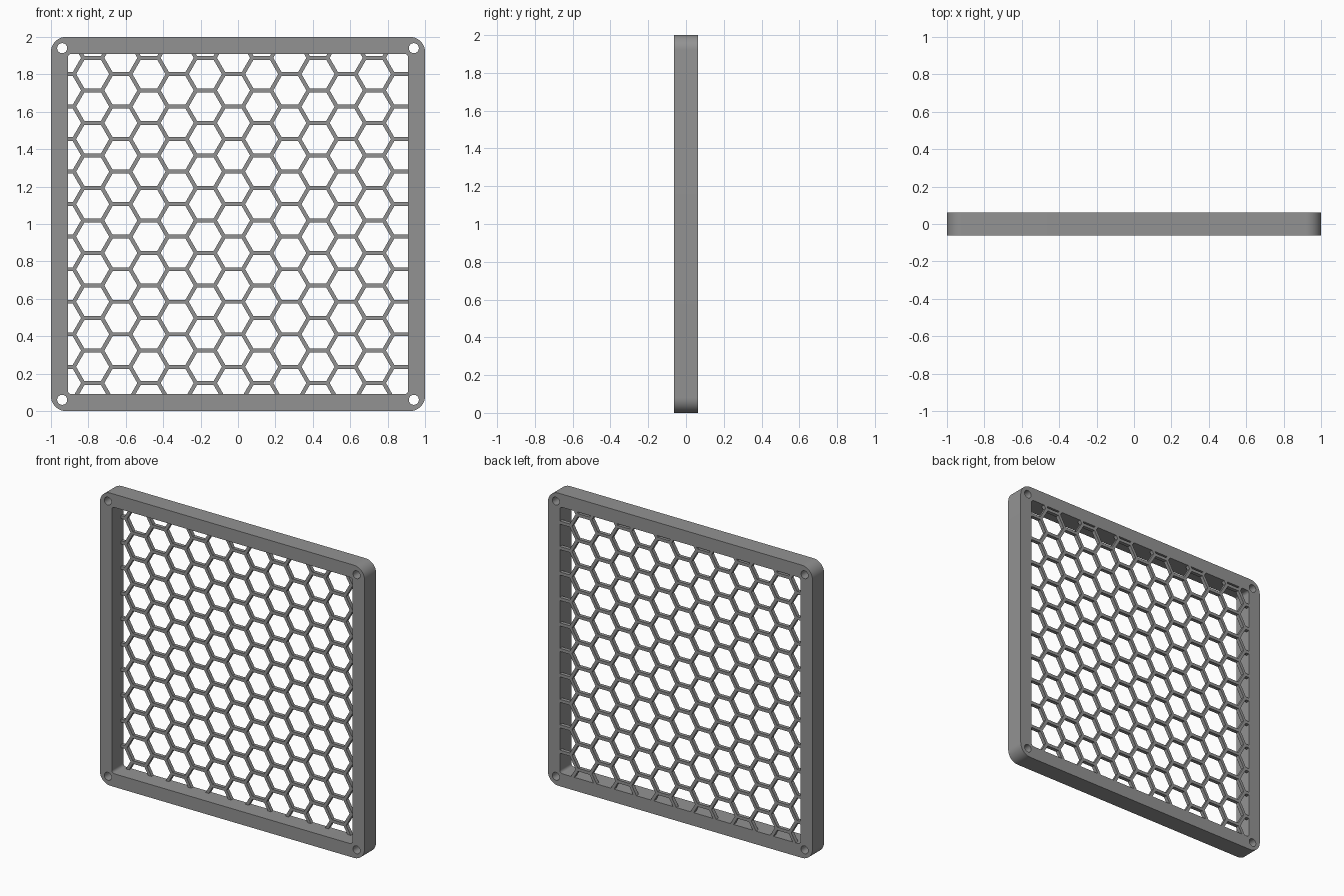
import bpy, bmesh, math
from mathutils import Vector

if "Cube" in bpy.data.objects:
    bpy.data.objects.remove(bpy.data.objects["Cube"])

DEPTH = 0.125          # frame thickness along y
OPEN = 0.91            # half size of the opening
GRID_T = 0.025         # honeycomb thickness
SIDE = 0.1004          # honeycomb cell pitch radius
WALL = 0.021           # honeycomb wall width

grey = bpy.data.materials.new("mid grey")
grey.diffuse_color = (0.29, 0.29, 0.29, 1)
grey.use_nodes = True
grey.node_tree.nodes["Principled BSDF"].inputs["Base Color"].default_value = grey.diffuse_color


def arc(cx, cz, r, a0, a1, n):
    return [(cx + r * math.cos(a0 + (a1 - a0) * i / n),
             cz + r * math.sin(a0 + (a1 - a0) * i / n)) for i in range(n + 1)]


def rounded_square(half, r, n):
    pts = []
    for k, (sx, sz) in enumerate([(1, 1), (-1, 1), (-1, -1), (1, -1)]):
        a = k * math.pi / 2
        pts += arc(sx * (half - r), sz * (half - r), r, a, a + math.pi / 2, n)
    return pts


# Frame: rounded square with an opening and four screw holes
loops = [rounded_square(1.0, 0.08, 12), rounded_square(OPEN, 0.02, 5)]
for sx in (-1, 1):
    for sz in (-1, 1):
        loops.append(arc(sx * 0.94, sz * 0.94, 0.027, 0, math.tau, 24)[:-1])
curve = bpy.data.curves.new("frame_profile", "CURVE")
curve.dimensions = "2D"
curve.fill_mode = "BOTH"
curve.extrude = DEPTH / 2
for pts in loops:
    sp = curve.splines.new("POLY")
    sp.points.add(len(pts) - 1)
    for p, (x, z) in zip(sp.points, pts):
        p.co = (x, z, 0, 1)
    sp.use_cyclic_u = True
frame = bpy.data.objects.new("frame", curve)
bpy.context.collection.objects.link(frame)
frame.rotation_euler = (math.pi / 2, 0, 0)
frame.location = (0, 0, 1)
bpy.context.view_layer.objects.active = frame
frame.select_set(True)
bpy.ops.object.convert(target="MESH")
frame = bpy.context.object
bm = bmesh.new()
bm.from_mesh(frame.data)
bmesh.ops.remove_doubles(bm, verts=bm.verts, dist=1e-5)
bmesh.ops.recalc_face_normals(bm, faces=bm.faces)
bm.to_mesh(frame.data)
bm.free()
frame.data.materials.clear()
frame.data.materials.append(grey)
bpy.ops.object.shade_smooth_by_angle(angle=math.radians(30))

# Honeycomb: a ring of six quads per cell, trimmed to the opening
bm = bmesh.new()
back = DEPTH / 2
pitch = math.sqrt(3) * SIDE
inner = SIDE - WALL / math.sqrt(3)
for i in range(-8, 9):
    cx = -0.024 + 1.5 * SIDE * i
    for j in range(-7, 8):
        cz = 1.019 + pitch * (j + 0.5 * (i % 2))
        ring = []
        for r in (SIDE, inner):
            ring.append([bm.verts.new((cx + r * math.cos(k * math.pi / 3), back,
                                       cz + r * math.sin(k * math.pi / 3)))
                         for k in range(6)])
        for k in range(6):
            n = (k + 1) % 6
            bm.faces.new((ring[0][k], ring[0][n], ring[1][n], ring[1][k]))
bmesh.ops.remove_doubles(bm, verts=bm.verts, dist=1e-4)
for d in (Vector((1, 0, 0)), Vector((-1, 0, 0)), Vector((0, 0, 1)), Vector((0, 0, -1))):
    bmesh.ops.bisect_plane(bm, geom=bm.verts[:] + bm.edges[:] + bm.faces[:],
                           plane_co=Vector((0, 0, 1)) + d * OPEN, plane_no=d,
                           clear_outer=True)
ext = bmesh.ops.extrude_face_region(bm, geom=bm.faces[:], use_keep_orig=True)
bmesh.ops.translate(bm, vec=(0, -GRID_T, 0),
                    verts=[v for v in ext["geom"] if isinstance(v, bmesh.types.BMVert)])
bmesh.ops.recalc_face_normals(bm, faces=bm.faces)
mesh = bpy.data.meshes.new("honeycomb_grille")
bm.to_mesh(mesh)
bm.free()
mesh.materials.append(grey)
grille = bpy.data.objects.new("honeycomb_grille", mesh)
bpy.context.collection.objects.link(grille)
